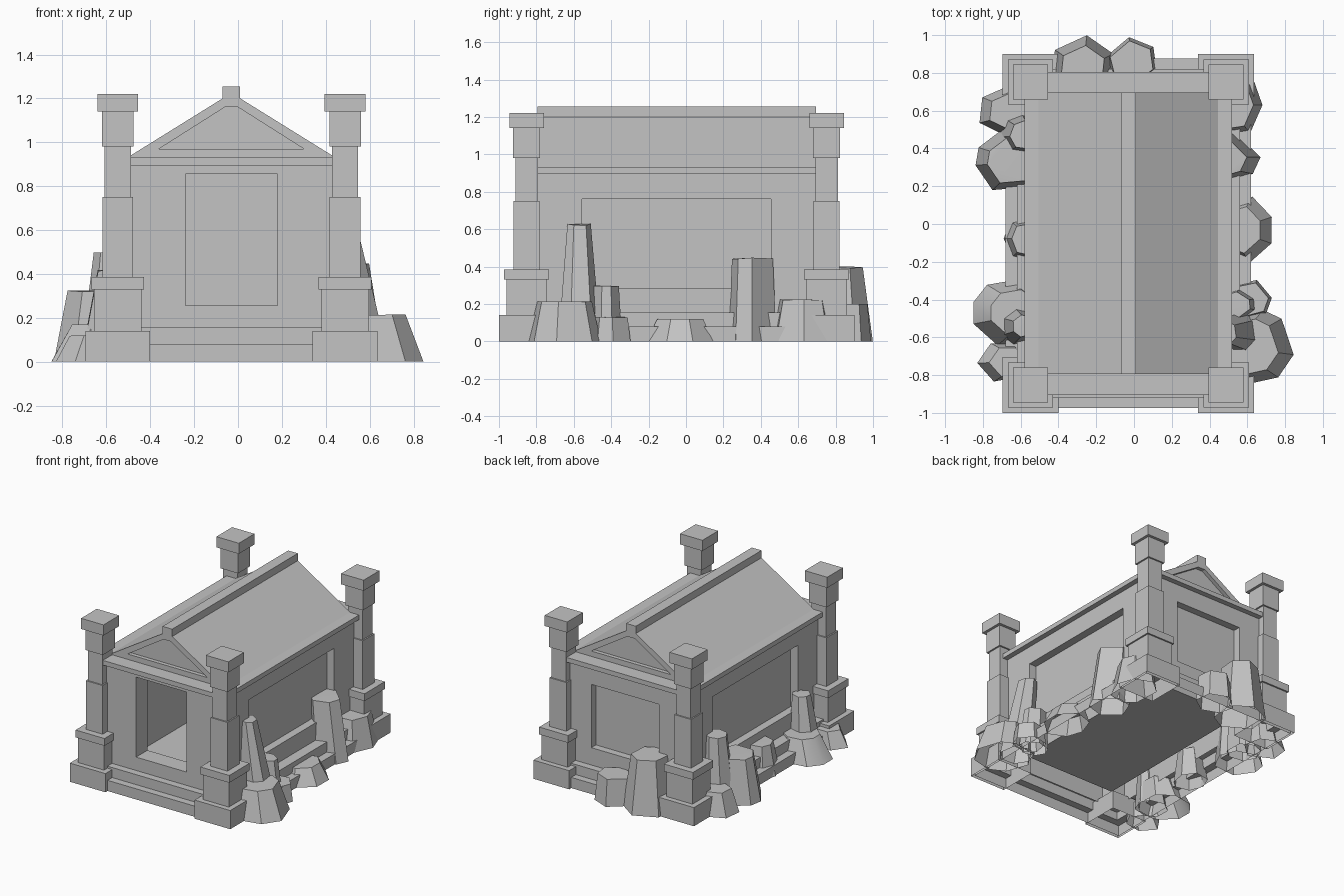
import bpy
import bmesh
import math
import random
from mathutils import Vector

random.seed(4)
if "Cube" in bpy.data.objects:
    bpy.data.objects.remove(bpy.data.objects["Cube"], do_unlink=True)

# Centre of the building, which sits slightly off the origin because of the rocks
CENTRE_X, CENTRE_Y = -0.03, -0.05

stone = bpy.data.materials.new("grey stone")
stone.use_nodes = True
stone.diffuse_color = (0.55, 0.55, 0.55, 1)
stone.node_tree.nodes["Principled BSDF"].inputs["Base Color"].default_value = stone.diffuse_color


def open_bottom(bm, height):
    """Remove the downward faces at the given height, leaving a shell."""
    bm.normal_update()
    under = [f for f in bm.faces if f.normal.z < -0.9
             and abs(f.calc_center_median().z - height) < 0.005]
    bmesh.ops.delete(bm, geom=under, context="FACES")


def make_object(name, bm):
    mesh = bpy.data.meshes.new(name)
    bm.to_mesh(mesh)
    bm.free()
    mesh.materials.append(stone)
    obj = bpy.data.objects.new(name, mesh)
    bpy.context.collection.objects.link(obj)
    return obj


def add_box(bm, x, y, half_x, half_y, bottom, top):
    verts = bmesh.ops.create_cube(bm, size=2)["verts"]
    for v in verts:
        v.co = Vector((CENTRE_X + x + v.co.x * half_x,
                       CENTRE_Y + y + v.co.y * half_y,
                       top if v.co.z > 0 else bottom))


def box(name, half_x, half_y, bottom, top, x=0, y=0):
    bm = bmesh.new()
    add_box(bm, x, y, half_x, half_y, bottom, top)
    return make_object(name, bm)


def prism(name, profile, front, back):
    """Extrude an outline in x and z from the front to the back."""
    bm = bmesh.new()
    face = bm.faces.new([bm.verts.new((CENTRE_X + x, CENTRE_Y + front, z)) for x, z in profile])
    moved = bmesh.ops.extrude_face_region(bm, geom=[face])["geom"]
    bmesh.ops.translate(bm, vec=(0, back - front, 0),
                        verts=[v for v in moved if isinstance(v, bmesh.types.BMVert)])
    if not any(len(f.verts) == len(profile) and f.calc_center_median().y < CENTRE_Y + front + 0.001
               for f in bm.faces):
        bm.faces.new([v for v in bm.verts][:len(profile)])
    bmesh.ops.recalc_face_normals(bm, faces=bm.faces)
    return make_object(name, bm)


def cut(obj, *cutters):
    bpy.context.view_layer.objects.active = obj
    for cutter in cutters:
        cutter.hide_render = True
        mod = obj.modifiers.new("cut", "BOOLEAN")
        mod.operation = "DIFFERENCE"
        mod.solver = "EXACT"
        mod.object = cutter
        bpy.ops.object.modifier_apply(modifier=mod.name)
        bpy.data.objects.remove(cutter, do_unlink=True)


# Two foundation steps as one open shell: half width, half depth, height
STEP_RINGS = [(0.65, 0.925, 0), (0.65, 0.925, 0.08), (0.59, 0.87, 0.08),
              (0.59, 0.87, 0.155), (0.51, 0.815, 0.155)]
bm = bmesh.new()
rings = [[bm.verts.new((CENTRE_X + sx * hx, CENTRE_Y + sy * hy, z))
          for sx, sy in ((-1, -1), (1, -1), (1, 1), (-1, 1))] for hx, hy, z in STEP_RINGS]
for low, high in zip(rings, rings[1:]):
    for i in range(4):
        j = (i + 1) % 4
        bm.faces.new((low[i], low[j], high[j], high[i]))
make_object("foundation_steps", bm)

# Chamber walls with a doorway and recessed panels on the other three sides
WALL_BOTTOM = 0.12
walls = box("chamber_walls", 0.51, 0.815, WALL_BOTTOM, 0.9)
cut(walls,
    box("chamber_hollow", 0.38, 0.68, 0.145, 0.88),
    box("doorway", 0.21, 0.2, 0.255, 0.855, y=-0.8),
    box("left_panel", 0.06, 0.505, 0.285, 0.76, x=0.51),
    box("right_panel", 0.06, 0.505, 0.285, 0.76, x=-0.51),
    box("back_panel", 0.28, 0.055, 0.285, 0.76, y=0.815))
bm = bmesh.new()
bm.from_mesh(walls.data)
open_bottom(bm, WALL_BOTTOM)
bm.to_mesh(walls.data)
bm.free()

# Cornice, gabled roof with sunken pediments, and ridge cap
box("cornice", 0.55, 0.855, 0.895, 0.93)
roof = prism("roof", [(-0.475, 0.93), (0.475, 0.93), (0.04, 1.2), (-0.04, 1.2)], -0.745, 0.745)
pediment = [(-0.33, 0.97), (0.33, 0.97), (0.03, 1.16), (-0.03, 1.16)]
cut(roof,
    prism("front_pediment", pediment, -0.8, -0.715),
    prism("back_pediment", pediment, 0.715, 0.8))
box("ridge_cap", 0.04, 0.745, 1.195, 1.255)

# Corner pillars as stacked square blocks: half width, bottom, top
PILLAR_BLOCKS = [(0.148, 0, 0.14), (0.108, 0.14, 0.33), (0.12, 0.33, 0.385),
                 (0.07, 0.385, 0.75), (0.06, 0.75, 0.98), (0.072, 0.98, 1.14),
                 (0.093, 1.14, 1.22)]
for side, sx in (("left", 1), ("right", -1)):
    for end, sy in (("front", -1), ("back", 1)):
        bm = bmesh.new()
        for half, bottom, top in PILLAR_BLOCKS:
            add_box(bm, sx * 0.518, sy * 0.802, half, half, bottom, top)
        open_bottom(bm, 0)
        make_object(f"{end}_{side}_pillar", bm)


def rock(name, x, y, rx, ry, height, lean=0, taper=0.7, sides=7):
    """A faceted, hollow, tapering stone whose top leans along x."""
    bm = bmesh.new()
    start = random.uniform(0, math.tau)
    for i in range(sides):
        angle = start + math.tau * (i + random.uniform(-0.2, 0.2)) / sides
        cx, cy = math.cos(angle), math.sin(angle)
        tilt = 1 - random.uniform(0, 0.02)
        bm.verts.new((x + cx * rx, y + cy * ry, 0))
        bm.verts.new((x + lean + cx * rx * taper, y + cy * ry * taper, height * tilt))
    bmesh.ops.convex_hull(bm, input=bm.verts)
    bmesh.ops.dissolve_limit(bm, angle_limit=math.radians(4), verts=bm.verts, edges=bm.edges)
    bmesh.ops.recalc_face_normals(bm, faces=bm.faces)
    open_bottom(bm, 0)
    obj = make_object(name, bm)
    bpy.ops.object.select_all(action="DESELECT")
    obj.select_set(True)
    bpy.context.view_layer.objects.active = obj
    bpy.ops.object.shade_smooth_by_angle(angle=math.radians(35))


# Rocks along the left side
rock("left_front_boulder", 0.64, -0.65, 0.21, 0.2, 0.215, -0.03, 0.75, 8)
rock("left_front_spike", 0.58, -0.575, 0.12, 0.12, 0.63, -0.1, 0.55)
rock("left_leaning_rock", 0.55, -0.43, 0.11, 0.09, 0.3, -0.02, 0.8)
rock("left_low_rock", 0.61, -0.4, 0.12, 0.11, 0.13, 0, 0.85, 6)
rock("left_middle_rock", 0.59, -0.03, 0.15, 0.18, 0.12, -0.02, 0.7)
rock("left_tall_rock", 0.52, 0.355, 0.15, 0.13, 0.45, -0.05, 0.85, 6)
rock("left_back_rock", 0.53, 0.63, 0.15, 0.18, 0.225, -0.01, 0.75)

# Rocks against the back
rock("back_tall_rock", -0.27, 0.82, 0.18, 0.18, 0.4, 0, 0.7, 6)
rock("back_low_rock", -0.01, 0.86, 0.14, 0.13, 0.2, 0, 0.85, 6)

# Rocks along the right side
rock("right_back_rock", -0.68, 0.59, 0.15, 0.14, 0.17, 0.02, 0.75, 6)
rock("right_back_spike", -0.6, 0.47, 0.12, 0.12, 0.505, 0.02, 0.65)
rock("right_wide_rock", -0.67, 0.33, 0.17, 0.17, 0.325, 0.02, 0.75)
rock("right_middle_rock", -0.58, -0.08, 0.11, 0.13, 0.23, 0.01, 0.7)
rock("right_front_boulder", -0.67, -0.47, 0.19, 0.18, 0.17, 0.04, 0.7, 8)
rock("right_front_spike", -0.61, -0.54, 0.12, 0.11, 0.42, 0.03, 0.55)
rock("right_front_rock", -0.7, -0.73, 0.13, 0.11, 0.12, 0.03, 0.75, 6)
